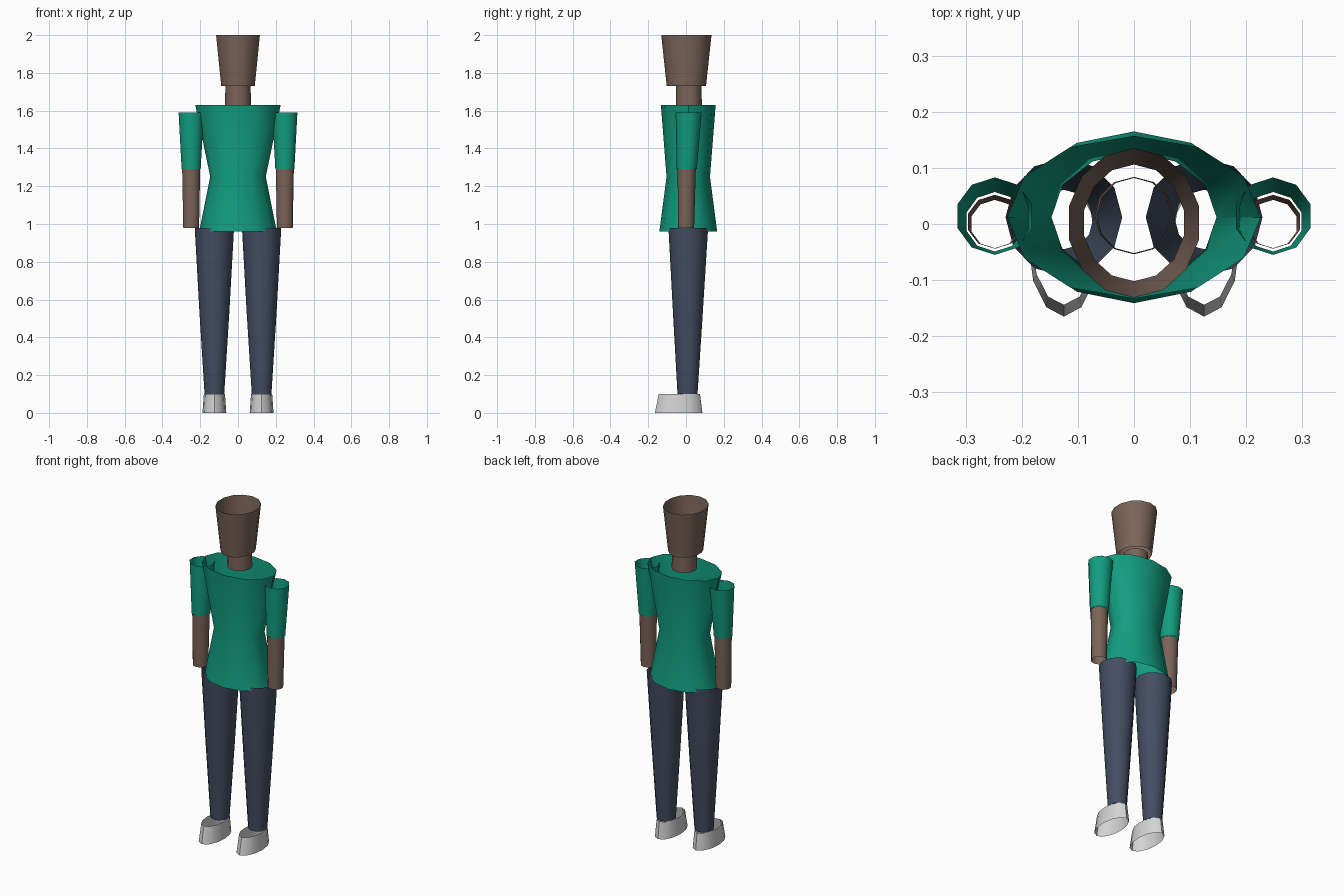
import bpy, bmesh, math

if "Cube" in bpy.data.objects:
    bpy.data.objects.remove(bpy.data.objects["Cube"])


def material(name, rgb):
    m = bpy.data.materials.new(name)
    m.diffuse_color = (*rgb, 1.0)
    m.use_nodes = True
    m.node_tree.nodes["Principled BSDF"].inputs["Base Color"].default_value = m.diffuse_color
    return m


skin = material("brown_skin", (0.195, 0.127, 0.098))
shirt = material("green_cloth", (0.006, 0.335, 0.215))
denim = material("slate_blue_cloth", (0.056, 0.076, 0.122))
shoe = material("light_grey_shoe", (0.66, 0.66, 0.66))


def tube(name, mat, sides, rings):
    """Open tube lofted through elliptical rings (x, y, z, rx, ry)."""
    bm = bmesh.new()
    loops = []
    for x, y, z, rx, ry in rings:
        angles = [math.pi / 2 + 2 * math.pi * i / sides for i in range(sides)]
        loops.append([bm.verts.new((x + rx * math.cos(a), y + ry * math.sin(a), z))
                      for a in angles])
    for low, high in zip(loops, loops[1:]):
        for i in range(sides):
            j = (i + 1) % sides
            bm.faces.new((low[i], low[j], high[j], high[i]))
    mesh = bpy.data.meshes.new(name)
    bm.to_mesh(mesh)
    bm.free()
    mesh.materials.append(mat)
    obj = bpy.data.objects.new(name, mesh)
    bpy.context.collection.objects.link(obj)
    bpy.ops.object.select_all(action='DESELECT')
    obj.select_set(True)
    bpy.context.view_layer.objects.active = obj
    bpy.ops.object.shade_smooth_by_angle(angle=math.radians(40))
    return obj


# Head, neck and shirt body
tube("head", skin, 14, [(0, 0.002, 1.73, 0.091, 0.104), (0, 0.002, 2.0, 0.119, 0.133)])
tube("neck", skin, 12, [(0, 0.015, 1.63, 0.070, 0.069), (0, 0.015, 1.73, 0.066, 0.067)])
tube("shirt_body", shirt, 12, [(0, 0.012, 0.96, 0.205, 0.153),
                               (0, 0.012, 1.25, 0.147, 0.115),
                               (0, 0.012, 1.63, 0.226, 0.145)])

# Paired limbs
for side, s in (("left", 1), ("right", -1)):
    ax, lx = 0.248 * s, 0.125 * s
    tube(side + "_sleeve", shirt, 10, [(ax, 0.004, 1.29, 0.053, 0.053),
                                       (ax, 0.014, 1.59, 0.070, 0.069)])
    tube(side + "_forearm", skin, 10, [(ax, 0.0, 0.98, 0.044, 0.043),
                                       (ax, 0.004, 1.29, 0.050, 0.048)])
    tube(side + "_upper_trouser", denim, 12, [(lx, 0.010, 0.53, 0.079, 0.079),
                                              (lx, 0.012, 0.98, 0.104, 0.105)])
    tube(side + "_lower_trouser", denim, 12, [(lx, 0.008, 0.10, 0.052, 0.053),
                                              (lx, 0.010, 0.53, 0.079, 0.079)])
    tube(side + "_shoe", shoe, 12, [(lx, -0.039, 0.0, 0.063, 0.126),
                                    (lx, -0.035, 0.10, 0.056, 0.109)])
